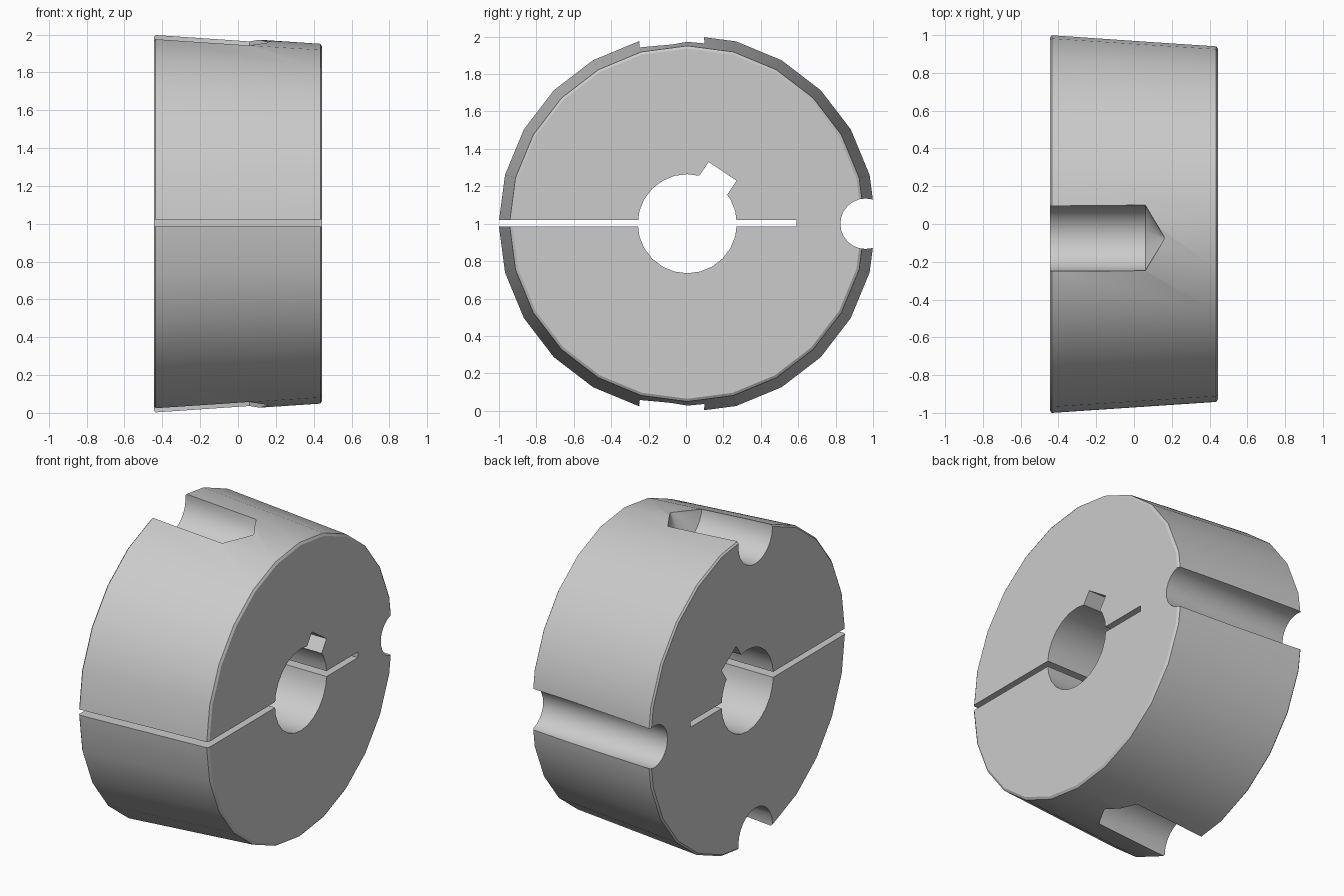
import bpy, bmesh, math
from mathutils import Matrix

cube = bpy.data.objects.get("Cube")
if cube:
    bpy.data.objects.remove(cube, do_unlink=True)

HALF = 0.445            # half thickness along x
CY, CZ = 0.007, 1.0     # bushing axis

steel = bpy.data.materials.new("steel_grey")
steel.use_nodes = True
GREY = (0.6, 0.6, 0.6, 1)
steel.diffuse_color = GREY
steel.node_tree.nodes["Principled BSDF"].inputs["Base Color"].default_value = GREY


def add_object(name, bm):
    bmesh.ops.recalc_face_normals(bm, faces=bm.faces)
    mesh = bpy.data.meshes.new(name)
    bm.to_mesh(mesh)
    bm.free()
    mesh.materials.append(steel)
    obj = bpy.data.objects.new(name, mesh)
    bpy.context.collection.objects.link(obj)
    return obj


def turned(name, profile, y, z, sides=24):
    """Solid turned about an x-parallel axis from (x, radius) points."""
    bm = bmesh.new()
    rings = []
    for x, r in profile:
        angles = [math.tau * i / sides for i in range(sides)]
        rings.append([bm.verts.new((x, y + r * math.cos(a), z + r * math.sin(a)))
                      for a in angles])
    for a, b in zip(rings, rings[1:]):
        for i in range(sides):
            j = (i + 1) % sides
            bm.faces.new((a[i], a[j], b[j], b[i]))
    bm.faces.new(rings[0])
    bm.faces.new(rings[-1])
    return add_object(name, bm)


def box(name, size, matrix):
    bm = bmesh.new()
    bmesh.ops.create_cube(bm, size=1, matrix=matrix @ Matrix.Diagonal((*size, 1)))
    return add_object(name, bm)


# Tapered body with small chamfers at both ends
body = turned("taper_bushing", [(-HALF, 0.998), (-HALF + 0.01, 1.009),
                                (HALF - 0.01, 0.951), (HALF, 0.936)], CY, CZ)

# Bore and through screw hole on the rim
cutters = [
    turned("bore_cutter", [(-1, 0.265), (1, 0.265)], CY, CZ),
    turned("through_hole_cutter", [(-1, 0.135), (1, 0.135)], 0.96, CZ),
]

# Blind drilled holes with conical ends, top and bottom
for side, label in ((1, "top"), (-1, "bottom")):
    cutters.append(turned(label + "_blind_hole_cutter",
                          [(-1, 0.175), (0.06, 0.175), (0.164, 0.001)],
                          -0.075, CZ + side * 0.965))

# Keyway, turned about the axis
key_angle = math.radians(56)
key_place = (Matrix.Translation((0, CY, CZ)) @ Matrix.Rotation(key_angle, 4, "X")
             @ Matrix.Translation((0, 0.238, 0)))
cutters.append(box("keyway_cutter", (2, 0.2, 0.18), key_place))

# Clamping slit from the front rim past the bore
cutters.append(box("slit_cutter", (2, 1.79, 0.036),
                   Matrix.Translation((0, -0.305, CZ + 0.003))))

bpy.ops.object.select_all(action="DESELECT")
body.select_set(True)
bpy.context.view_layer.objects.active = body
for cutter in cutters:
    cutter.hide_render = True
    mod = body.modifiers.new(cutter.name, "BOOLEAN")
    mod.operation = "DIFFERENCE"
    mod.solver = "EXACT"
    mod.object = cutter
    bpy.ops.object.modifier_apply(modifier=mod.name)
    bpy.data.objects.remove(cutter, do_unlink=True)

bpy.ops.object.shade_smooth_by_angle(angle=math.radians(30))
